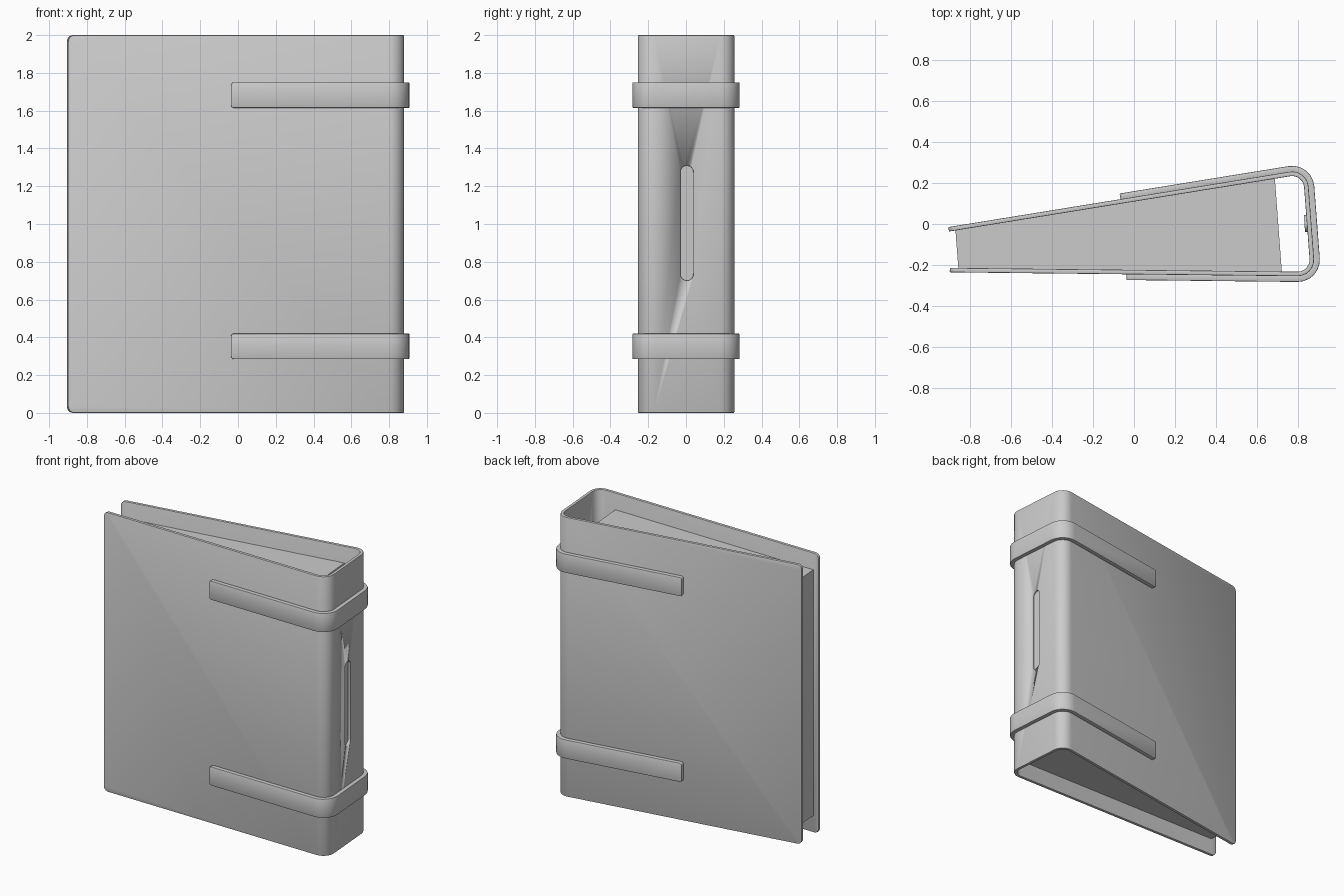
import bpy, bmesh, math
from mathutils import Vector

if "Cube" in bpy.data.objects:
    bpy.data.objects.remove(bpy.data.objects["Cube"])

# Outer corner points of the binder seen from above: back cover, spine, front cover
A, B = Vector((-0.907, -0.015)), Vector((0.846, 0.269))
C, D = Vector((0.886, -0.256)), Vector((-0.9, -0.236))
RADIUS, THICK, STRAP = 0.08, 0.022, 0.028


def left_normal(p, q):
    d = (q - p).normalized()
    return Vector((-d.y, d.x))


def rounded_path(pts, seg=6):
    """Open path with filleted inner corners, as (point, outward normal) pairs."""
    path = [(pts[0], left_normal(pts[0], pts[1]))]
    for p, q, r in zip(pts, pts[1:], pts[2:]):
        n0, n1 = left_normal(p, q), left_normal(q, r)
        centre = q - (n0 + n1) * (RADIUS / (1 + n0.dot(n1)))
        a0 = math.atan2(n0.y, n0.x)
        turn = n0.angle_signed(n1)
        turn = -abs(turn)
        for i in range(seg + 1):
            a = a0 + turn * i / seg
            n = Vector((math.cos(a), math.sin(a)))
            path.append((centre + n * RADIUS, n))
    path.append((pts[-1], left_normal(pts[-2], pts[-1])))
    return path


def finish(name, bm, bevel=0.0):
    bmesh.ops.recalc_face_normals(bm, faces=bm.faces)
    me = bpy.data.meshes.new(name)
    bm.to_mesh(me)
    bm.free()
    ob = bpy.data.objects.new(name, me)
    bpy.context.collection.objects.link(ob)
    bpy.ops.object.select_all(action='DESELECT')
    ob.select_set(True)
    bpy.context.view_layer.objects.active = ob
    if bevel:
        m = ob.modifiers.new("soft_edges", 'BEVEL')
        m.width, m.segments = bevel, 2
        m.limit_method, m.angle_limit = 'ANGLE', math.radians(50)
        bpy.ops.object.modifier_apply(modifier=m.name)
    bpy.ops.object.shade_smooth_by_angle(angle=math.radians(35))
    return ob


def band(name, pts, inner, outer, z0, z1, corner, bevel):
    """Sheet of material wrapped along the path, with rounded end corners."""
    bm = bmesh.new()
    rings = []
    for p, n in rounded_path(pts):
        rings.append([bm.verts.new((*(p + n * o), z)) for o, z in
                      ((inner, z0), (outer, z0), (outer, z1), (inner, z1))])
    for r, s in zip(rings, rings[1:]):
        for i in range(4):
            j = (i + 1) % 4
            bm.faces.new((r[i], r[j], s[j], s[i]))
    for r in (rings[0], rings[-1]):
        bm.faces.new(r)
    ends = [bm.edges.get((r[i], r[i + 1])) for r in (rings[0], rings[-1]) for i in (0, 2)]
    bmesh.ops.bevel(bm, geom=ends, offset=corner, segments=5, profile=0.5, affect='EDGES')
    return finish(name, bm, bevel)


def capsule(name, half_w, z0, z1, depth):
    """Upright pill-shaped plate lying against the tilted spine."""
    bm = bmesh.new()
    n = left_normal(B, C)
    t = Vector((-n.y, n.x))
    mid = B.lerp(C, (B.y - 0.005) / (B.y - C.y))
    ring = []
    for zc, start in ((z1 - half_w, 0), (z0 + half_w, math.pi)):
        for i in range(9):
            a = start + math.pi * i / 8
            ring.append((half_w * math.cos(a), zc + half_w * math.sin(a)))
    sides = [[bm.verts.new((*(mid + t * u + n * d), z)) for u, z in ring] for d in depth]
    bm.faces.new(sides[0])
    bm.faces.new(sides[1])
    for i in range(len(ring)):
        j = (i + 1) % len(ring)
        bm.faces.new((sides[0][i], sides[0][j], sides[1][j], sides[1][i]))
    return finish(name, bm)


# Cover: one sheet folded round the spine
cover = band("cover", [A, B, C, D], -THICK, 0, 0, 2, 0.035, 0.004)

# Spine slot, cut through and backed by a shallow pocket floor
cutter = capsule("slot_cutter", 0.035, 0.70, 1.31, (-0.06, 0.05))
mod = cover.modifiers.new("slot", 'BOOLEAN')
mod.object, mod.operation, mod.solver = cutter, 'DIFFERENCE', 'EXACT'
bpy.context.view_layer.objects.active = cover
bpy.ops.object.modifier_apply(modifier=mod.name)
bpy.data.objects.remove(cutter)
capsule("slot_floor", 0.042, 0.693, 1.317, (-0.034, -0.018))

# Two straps wrapped over the spine
start = A.lerp(B, (-0.066 - A.x) / (B.x - A.x))
end = C.lerp(D, (-0.037 - C.x) / (D.x - C.x))
for name, z in (("lower_strap", 0.285), ("upper_strap", 1.615)):
    band(name, [start, B, C, end], -0.004, STRAP, z, z + 0.135, 0.015, 0.004)

# Page block
bm = bmesh.new()
outline = [(-0.872, -0.031), (-0.858, -0.216), (0.722, -0.233), (0.688, 0.221)]
low, high = ([bm.verts.new((x, y, z)) for x, y in outline] for z in (0.12, 1.88))
bm.faces.new(low)
bm.faces.new(high)
for i in range(4):
    j = (i + 1) % 4
    bm.faces.new((low[i], low[j], high[j], high[i]))
finish("pages", bm)
